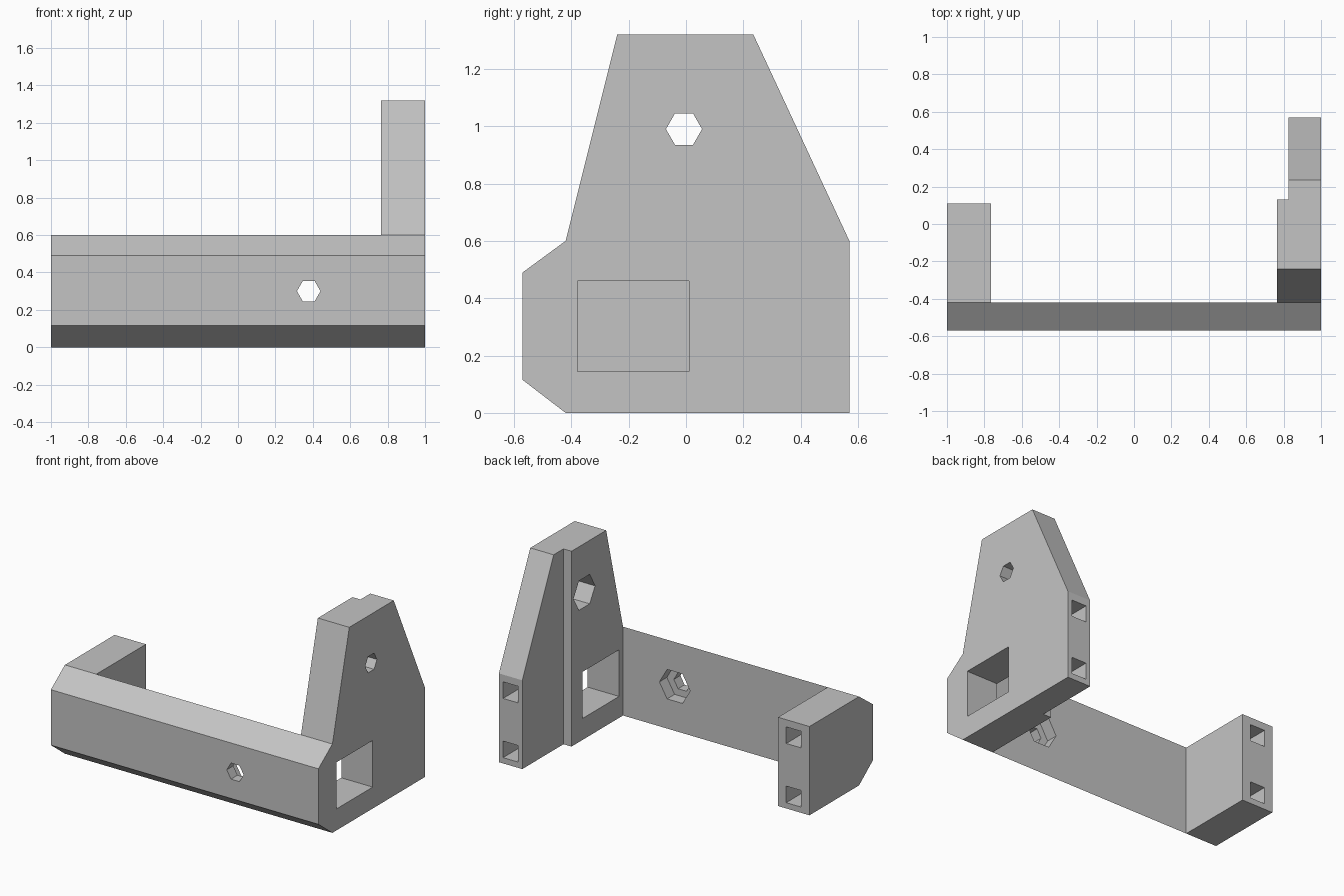
import bpy, bmesh
from math import cos, sin, pi

if "Cube" in bpy.data.objects:
    bpy.data.objects.remove(bpy.data.objects["Cube"])

grey = bpy.data.materials.new("plain grey")
grey.use_nodes = True
COLOUR = (0.55, 0.55, 0.55, 1)
grey.diffuse_color = COLOUR
for node in grey.node_tree.nodes:
    if node.type == 'BSDF_PRINCIPLED':
        node.inputs["Base Color"].default_value = COLOUR


def prism(name, axis, outline, start, end):
    """Extrude an outline, given as (y, z) or (x, z), along the x or y axis."""
    def place(p, t):
        return (t, p[0], p[1]) if axis == 'x' else (p[0], t, p[1])
    bm = bmesh.new()
    base = bm.faces.new([bm.verts.new(place(p, start)) for p in outline])
    grown = bmesh.ops.extrude_face_region(bm, geom=[base])["geom"]
    shift = place((0, 0), end - start)
    bmesh.ops.translate(bm, vec=shift, verts=[g for g in grown if isinstance(g, bmesh.types.BMVert)])
    bmesh.ops.recalc_face_normals(bm, faces=bm.faces)
    mesh = bpy.data.meshes.new(name)
    bm.to_mesh(mesh)
    bm.free()
    mesh.materials.append(grey)
    obj = bpy.data.objects.new(name, mesh)
    bpy.context.collection.objects.link(obj)
    return obj


def rect(u0, u1, z0, z1):
    return [(u0, z0), (u1, z0), (u1, z1), (u0, z1)]


def hexagon(u, z, r):
    return [(u + r * cos(i * pi / 3), z + r * sin(i * pi / 3)) for i in range(6)]


def combine(target, tool, operation):
    """Apply a boolean and discard the tool."""
    mod = target.modifiers.new("boolean", 'BOOLEAN')
    mod.operation = operation
    mod.solver = 'EXACT'
    mod.object = tool
    tool.hide_render = True
    bpy.context.view_layer.objects.active = target
    bpy.ops.object.modifier_apply(modifier=mod.name)
    bpy.data.objects.remove(tool)


FRONT, WALL, BACK = -0.57, -0.42, 0.57
INNER, THIN = 0.765, 0.825

# Chamfered front beam
nose = [(FRONT, 0.115), (FRONT, 0.49), (WALL, 0.6)]
bracket = prism("mounting_bracket", 'x', [(WALL, 0)] + nose, -1, 1)

# Short arm
combine(bracket, prism("short_arm", 'x', [(WALL, 0)] + nose + [(0.11, 0.6), (0.11, 0)], -1, -INNER), 'UNION')

# Tall side plate, thinner behind its inner step
plate = prism("side_plate", 'x', [(WALL, 0)] + nose + [
    (-0.24, 1.32), (0.235, 1.32), (BACK, 0.6), (BACK, 0)], INNER, 1)
combine(plate, prism("step_cutter", 'x', rect(0.13, 0.7, -0.1, 1.5), 0.7, THIN), 'DIFFERENCE')
combine(bracket, plate, 'UNION')

cutters = [
    # Window in the side plate
    prism("window_cutter", 'x', rect(-0.378, 0.01, 0.145, 0.46), 0.7, 1.1),
    # Bolt holes with wider nut pockets on the inside
    prism("plate_bolt", 'x', hexagon(-0.007, 0.99, 0.063), 0.7, 1.1),
    prism("plate_nut", 'x', hexagon(-0.007, 0.99, 0.115), 0.7, 0.92),
    prism("beam_bolt", 'y', hexagon(0.378, 0.3, 0.063), -0.7, -0.3),
    prism("beam_nut", 'y', hexagon(0.378, 0.3, 0.115), -0.5, -0.3),
]
# Square sockets in the rear ends
for x, y in ((-0.8825, 0.11), (0.9125, BACK)):
    for z in (0.095, 0.495):
        cutters.append(prism("socket", 'y', rect(x - 0.056, x + 0.056, z - 0.056, z + 0.056), y - 0.2, y + 0.1))
for cutter in cutters:
    combine(bracket, cutter, 'DIFFERENCE')

# Merge leftover coplanar seams
bm = bmesh.new()
bm.from_mesh(bracket.data)
bmesh.ops.remove_doubles(bm, verts=bm.verts, dist=0.0005)
bmesh.ops.dissolve_limit(bm, angle_limit=0.01, verts=bm.verts, edges=bm.edges)
bm.to_mesh(bracket.data)
bm.free()
